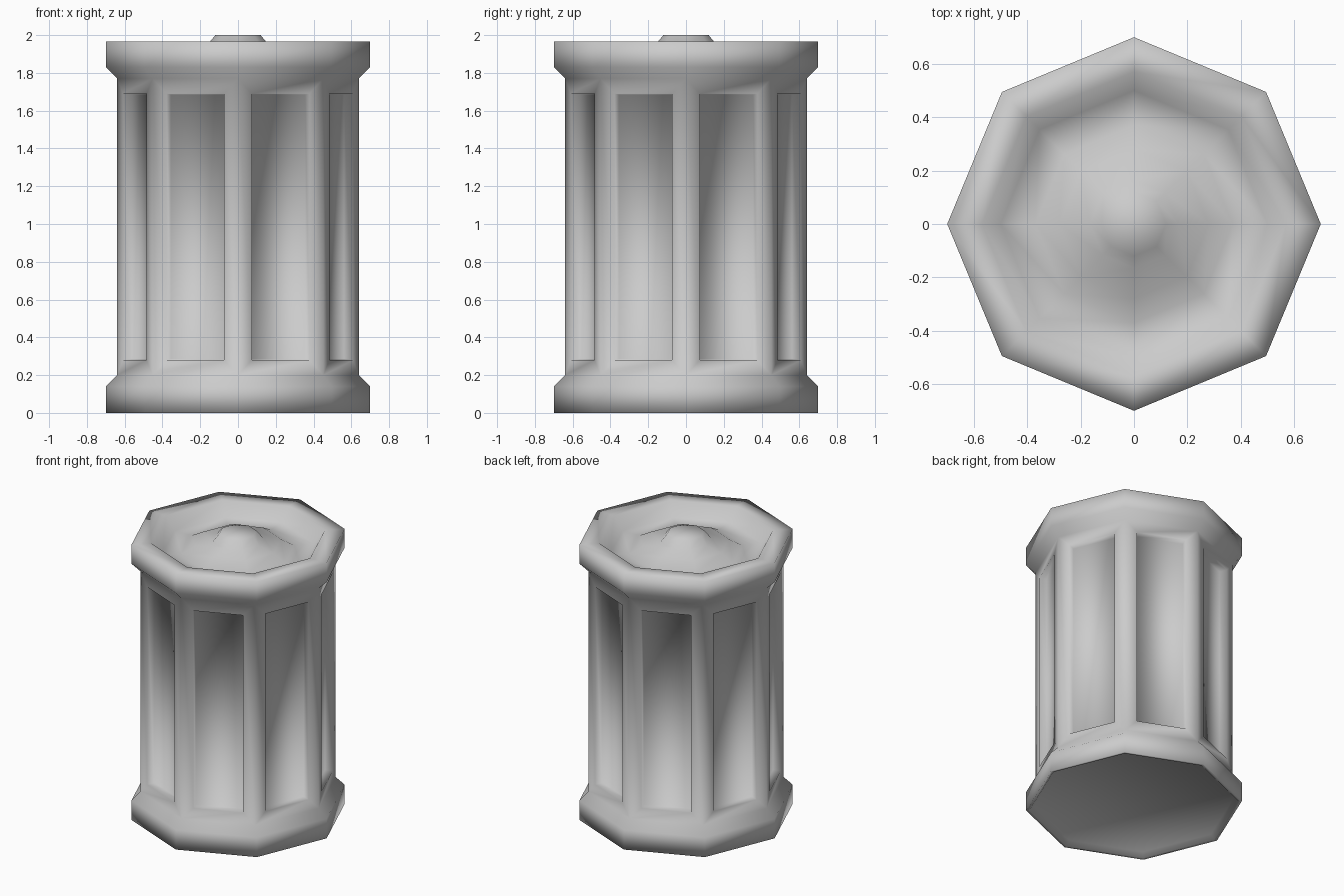
import bpy, bmesh
from math import cos, sin, pi

cube = bpy.data.objects.get("Cube")
if cube:
    bpy.data.objects.remove(cube, do_unlink=True)

SIDES = 8

# One grey painted metal for the whole bin
metal = bpy.data.materials.new("grey_metal")
metal.use_nodes = True
grey = (0.6, 0.6, 0.6, 1)
metal.diffuse_color = grey
metal.node_tree.nodes["Principled BSDF"].inputs["Base Color"].default_value = grey

# Outline (radius, height), from the underside up to the knob
base = [(0.65, 0.03), (0.68, 0), (0.70, 0), (0.70, 0.14)]
body = [(0.64, 0.20), (0.64, 1.77)]
lid = [(0.70, 1.83), (0.70, 1.965), (0.57, 1.965), (0.50, 1.875), (0.37, 1.875),
       (0.28, 1.925), (0.165, 1.945)]
knob = [(0.12, 2.0)]
profile = base + body + lid + knob

# Turn the outline into an octagonal shell
bm = bmesh.new()
rings = [[bm.verts.new((r * cos(2 * pi * i / SIDES), r * sin(2 * pi * i / SIDES), z))
          for i in range(SIDES)] for r, z in profile]
panels = []
for k, (low, high) in enumerate(zip(rings, rings[1:])):
    for i in range(SIDES):
        j = (i + 1) % SIDES
        face = bm.faces.new((low[i], low[j], high[j], high[i]))
        if k == len(base):
            panels.append(face)
bm.faces.new(reversed(rings[0]))
bm.faces.new(rings[-1])
bm.normal_update()

# Sunken panels on the body sides
bmesh.ops.inset_individual(bm, faces=panels, thickness=0.08, use_even_offset=True)
bmesh.ops.inset_individual(bm, faces=panels, thickness=0.005, depth=-0.05,
                           use_even_offset=True)

for face in bm.faces:
    face.smooth = True
mesh = bpy.data.meshes.new("trash_can")
bm.to_mesh(mesh)
bm.free()
mesh.materials.append(metal)
can = bpy.data.objects.new("trash_can", mesh)
bpy.context.collection.objects.link(can)
